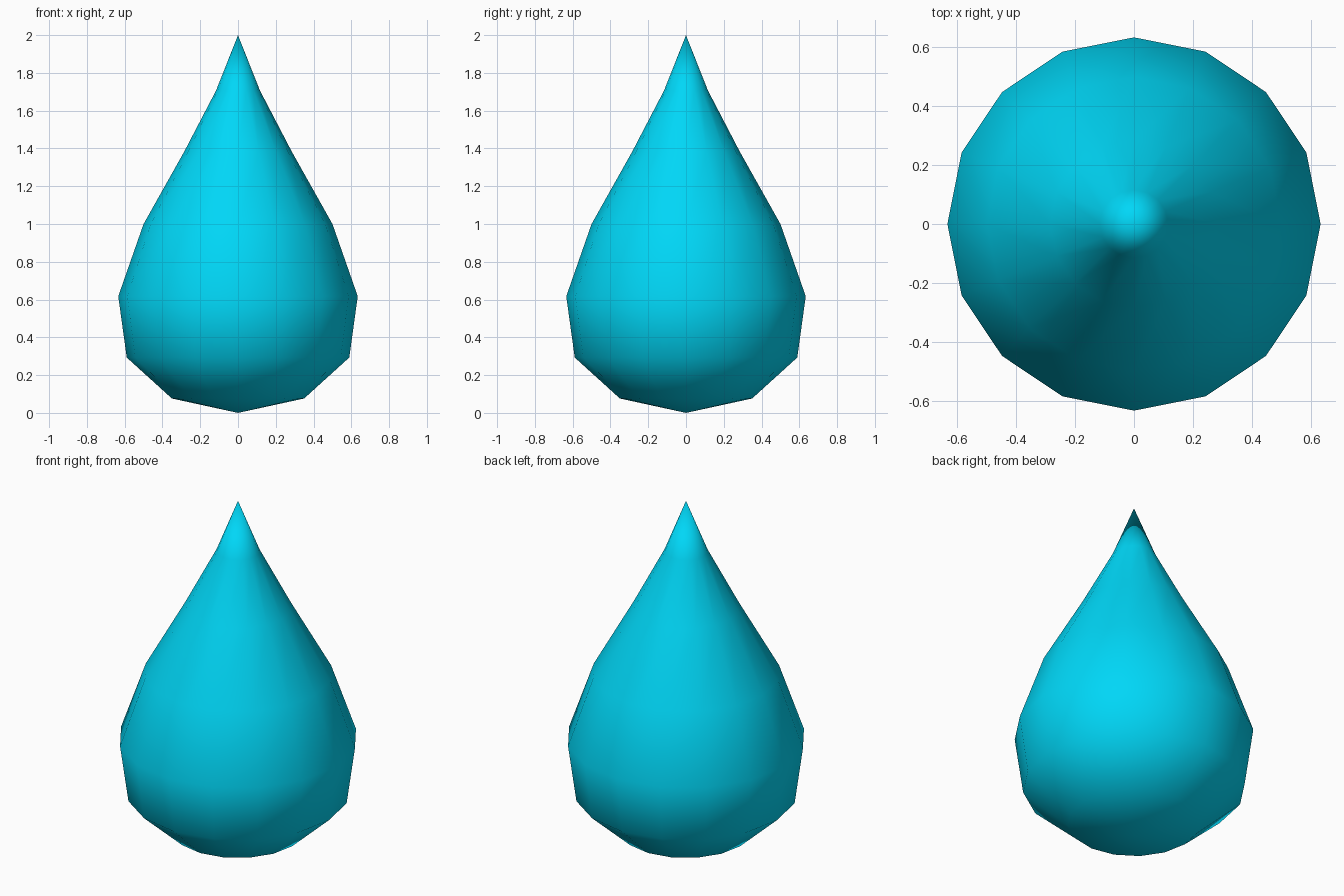
import bpy, bmesh, math

if "Cube" in bpy.data.objects:
    bpy.data.objects.remove(bpy.data.objects["Cube"])

SIDES = 16
# radius of each ring between the bottom and top points
RADII = [0.35, 0.589, 0.634, 0.5, 0.285, 0.116]

bm = bmesh.new()

# profile rings at the heights of an eight-band sphere
heights = [1 - math.cos(math.pi * i / 8) for i in range(9)]
rows = [(0.35, heights[1]), (0.589, heights[2]), (0.634, heights[3]),
        (0.5, heights[4]), (0.285, heights[5]), (0.116, heights[6])]
rings = []
for r, z in rows:
    rings.append([bm.verts.new((r * math.cos(2 * math.pi * k / SIDES),
                                r * math.sin(2 * math.pi * k / SIDES), z))
                  for k in range(SIDES)])
bottom = bm.verts.new((0, 0, 0))
tip = bm.verts.new((0, 0, 2))

# side bands and the two pointed caps
for k in range(SIDES):
    n = (k + 1) % SIDES
    for low, high in zip(rings, rings[1:]):
        bm.faces.new((low[k], low[n], high[n], high[k]))
    bm.faces.new((bottom, rings[0][n], rings[0][k]))
    bm.faces.new((rings[-1][k], rings[-1][n], tip))
for f in bm.faces:
    f.smooth = True

mesh = bpy.data.meshes.new("water_drop")
bm.to_mesh(mesh)
bm.free()
drop = bpy.data.objects.new("water_drop", mesh)
bpy.context.collection.objects.link(drop)

# cyan surface
mat = bpy.data.materials.new("cyan_water")
mat.diffuse_color = (0.0, 0.68, 0.93, 1)
mat.use_nodes = True
mat.node_tree.nodes["Principled BSDF"].inputs["Base Color"].default_value = mat.diffuse_color
mesh.materials.append(mat)
